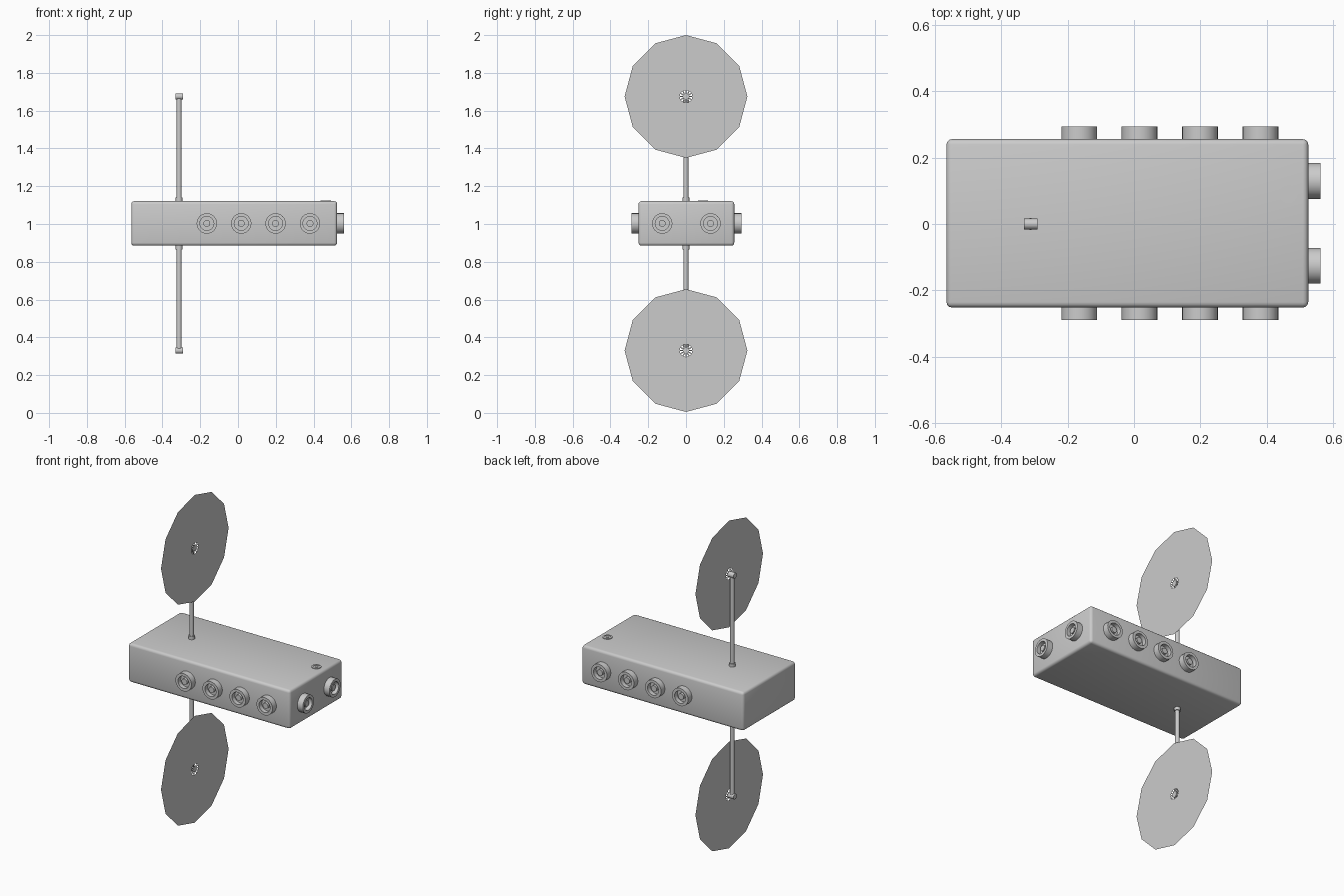
import bpy, bmesh
from math import pi, sin, cos
from mathutils import Matrix, Vector

cube = bpy.data.objects.get("Cube")
if cube:
    bpy.data.objects.remove(cube)

grey = bpy.data.materials.new("plain grey")
grey.use_nodes = True
grey.diffuse_color = (0.6, 0.6, 0.6, 1)
grey.node_tree.nodes["Principled BSDF"].inputs["Base Color"].default_value = (0.6, 0.6, 0.6, 1)


def finish(name, bm, smooth=True):
    bmesh.ops.recalc_face_normals(bm, faces=bm.faces)
    mesh = bpy.data.meshes.new(name)
    bm.to_mesh(mesh)
    bm.free()
    mesh.materials.append(grey)
    obj = bpy.data.objects.new(name, mesh)
    bpy.context.collection.objects.link(obj)
    if smooth:
        bpy.ops.object.select_all(action='DESELECT')
        obj.select_set(True)
        bpy.context.view_layer.objects.active = obj
        bpy.ops.object.shade_smooth_by_angle(angle=0.6)
    return obj


def lathe(name, profile, base, axis, sides=24):
    """Spin (radius, height) points around an axis starting at base."""
    bm = bmesh.new()
    verts = [bm.verts.new((r, 0, h)) for r, h in profile]
    edges = [bm.edges.new(pair) for pair in zip(verts, verts[1:])]
    bmesh.ops.spin(bm, geom=verts + edges, cent=(0, 0, 0), axis=(0, 0, 1),
                   angle=2 * pi, steps=sides)
    bmesh.ops.remove_doubles(bm, verts=bm.verts, dist=1e-5)
    turn = Vector((0, 0, 1)).rotation_difference(Vector(axis)).to_matrix().to_4x4()
    bmesh.ops.transform(bm, matrix=Matrix.Translation(base) @ turn, verts=bm.verts)
    return finish(name, bm)


def rod(name, radius, length, base, axis, sides=16):
    return lathe(name, [(0, 0), (radius, 0), (radius, length), (0, length)], base, axis, sides)


# Rounded box body
bm = bmesh.new()
bmesh.ops.create_cube(bm, size=1, matrix=Matrix.Translation((-0.02, 0.002, 1.003))
                      @ Matrix.Diagonal((1.09, 0.507, 0.236, 1)))
bmesh.ops.bevel(bm, geom=bm.edges[:], offset=0.016, segments=3, profile=0.5, affect='EDGES')
finish("body", bm)

# Round sockets with a recessed ring and a centre pin
socket = [(0.054, -0.01), (0.054, 0.038), (0.037, 0.038), (0.037, 0.012),
          (0.018, 0.012), (0.018, 0.03), (0, 0.03)]
for i in range(4):
    x = -0.165 + i * 0.182
    lathe(f"front_socket_{i + 1}", socket, (x, -0.251, 1.003), (0, -1, 0))
    lathe(f"back_socket_{i + 1}", socket, (x, 0.255, 1.003), (0, 1, 0))
for side, y in (("front", -0.126), ("back", 0.13)):
    lathe(f"end_socket_{side}", socket, (0.524, y, 1.003), (1, 0, 0))

# Small low stud on the top
lathe("top_stud", [(0.027, -0.005), (0.027, 0.004), (0.018, 0.004), (0.018, 0.001),
                   (0.009, 0.001), (0.009, 0.004), (0, 0.004)],
      (0.465, 0.09, 1.121), (0, 0, 1))

# Upper and lower dish assemblies
MAST_X, DISH_X = -0.312, -0.291
for name, s in (("upper", 1), ("lower", -1)):
    up = (0, 0, s)
    face_z = 1.003 + s * 0.118
    hub_z = 1.0025 + s * 0.6725
    rod(f"{name}_mast", 0.013, 0.558, (MAST_X, 0, face_z - s * 0.005), up)
    rod(f"{name}_mast_collar", 0.018, 0.024, (MAST_X, 0, face_z - s * 0.005), up)
    rod(f"{name}_hub", 0.0165, 0.04, (-0.331, 0, hub_z), (1, 0, 0))

    # Flat twelve-sided dish with a ring opening crossed by thin spokes
    bm = bmesh.new()
    rings = [[bm.verts.new((DISH_X, r * sin(k * pi / 6), hub_z + r * cos(k * pi / 6)))
              for k in range(12)] for r in (0.325, 0.034)]
    outer, inner = rings
    for k in range(12):
        n = (k + 1) % 12
        bm.faces.new((outer[k], outer[n], inner[n], inner[k]))
        a = k * pi / 6
        corners = [(0.034, -0.1), (0.034, 0.1), (0.015, 0.2), (0.015, -0.2)]
        bm.faces.new([bm.verts.new((DISH_X, r * sin(a + d), hub_z + r * cos(a + d)))
                      for r, d in corners])
    finish(f"{name}_dish", bm, smooth=False)
